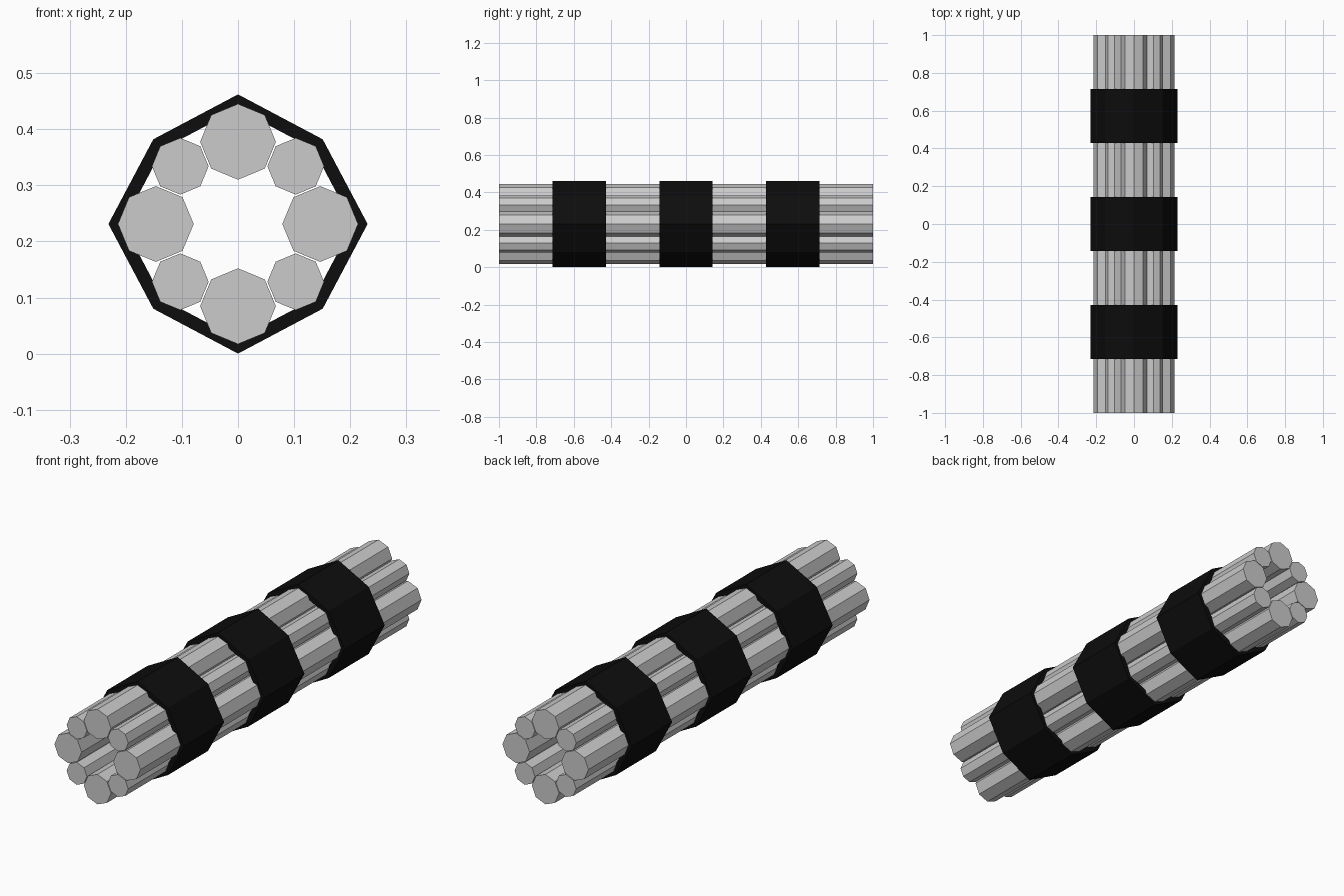
import bpy, bmesh
from math import cos, sin, pi

if "Cube" in bpy.data.objects:
    bpy.data.objects.remove(bpy.data.objects["Cube"])

CZ = 0.231          # height of the bundle axis


def octagon(r_main, r_diag):
    # eight corners, with separate radii for the axis and diagonal corners
    return [((r_main, r_diag)[i % 2] * cos(i * pi / 4),
             (r_main, r_diag)[i % 2] * sin(i * pi / 4)) for i in range(8)]


def add_object(name, bm, loc, mat=None):
    bmesh.ops.recalc_face_normals(bm, faces=bm.faces)
    mesh = bpy.data.meshes.new(name)
    bm.to_mesh(mesh)
    bm.free()
    if mat:
        mesh.materials.append(mat)
    ob = bpy.data.objects.new(name, mesh)
    ob.location = loc
    bpy.context.collection.objects.link(ob)


def rod(name, x, z, r):
    # solid eight-sided rod along y
    bm = bmesh.new()
    face = bm.faces.new([bm.verts.new((px, -1, pz)) for px, pz in octagon(r, r)])
    ext = bmesh.ops.extrude_face_region(bm, geom=[face], use_keep_orig=True)
    verts = [g for g in ext["geom"] if isinstance(g, bmesh.types.BMVert)]
    bmesh.ops.translate(bm, verts=verts, vec=(0, 2, 0))
    add_object(name, bm, (x, 0, z))


def band(name, y, half, mat):
    # hollow eight-sided sleeve: outer/inner loops at both ends
    bm = bmesh.new()
    outer, inner = octagon(0.231, 0.2135), octagon(0.205, 0.1895)
    loops = [[bm.verts.new((px, s, pz)) for px, pz in ring]
             for ring, s in ((outer, -half), (outer, half), (inner, half), (inner, -half))]
    for k in range(4):
        a, b = loops[k], loops[(k + 1) % 4]
        for i in range(8):
            j = (i + 1) % 8
            bm.faces.new((a[i], a[j], b[j], b[i]))
    add_object(name, bm, (0, y, CZ), mat)


# ring of alternating thick and thin rods
for i in range(8):
    a = i * pi / 4
    thick = i % 2 == 0
    dist = 0.1465 if thick else 0.1455
    rod(f"{'thick' if thick else 'thin'}_rod_{i // 2 + 1}",
        dist * cos(a), CZ + dist * sin(a), 0.0675 if thick else 0.0505)

# three black bands
black = bpy.data.materials.new("black")
black.diffuse_color = (0.004, 0.004, 0.004, 1)
black.use_nodes = True
black.node_tree.nodes["Principled BSDF"].inputs["Base Color"].default_value = black.diffuse_color
for n, y in enumerate((-4 / 7, 0, 4 / 7)):
    band(f"band_{n + 1}", y, 1 / 7, black)
